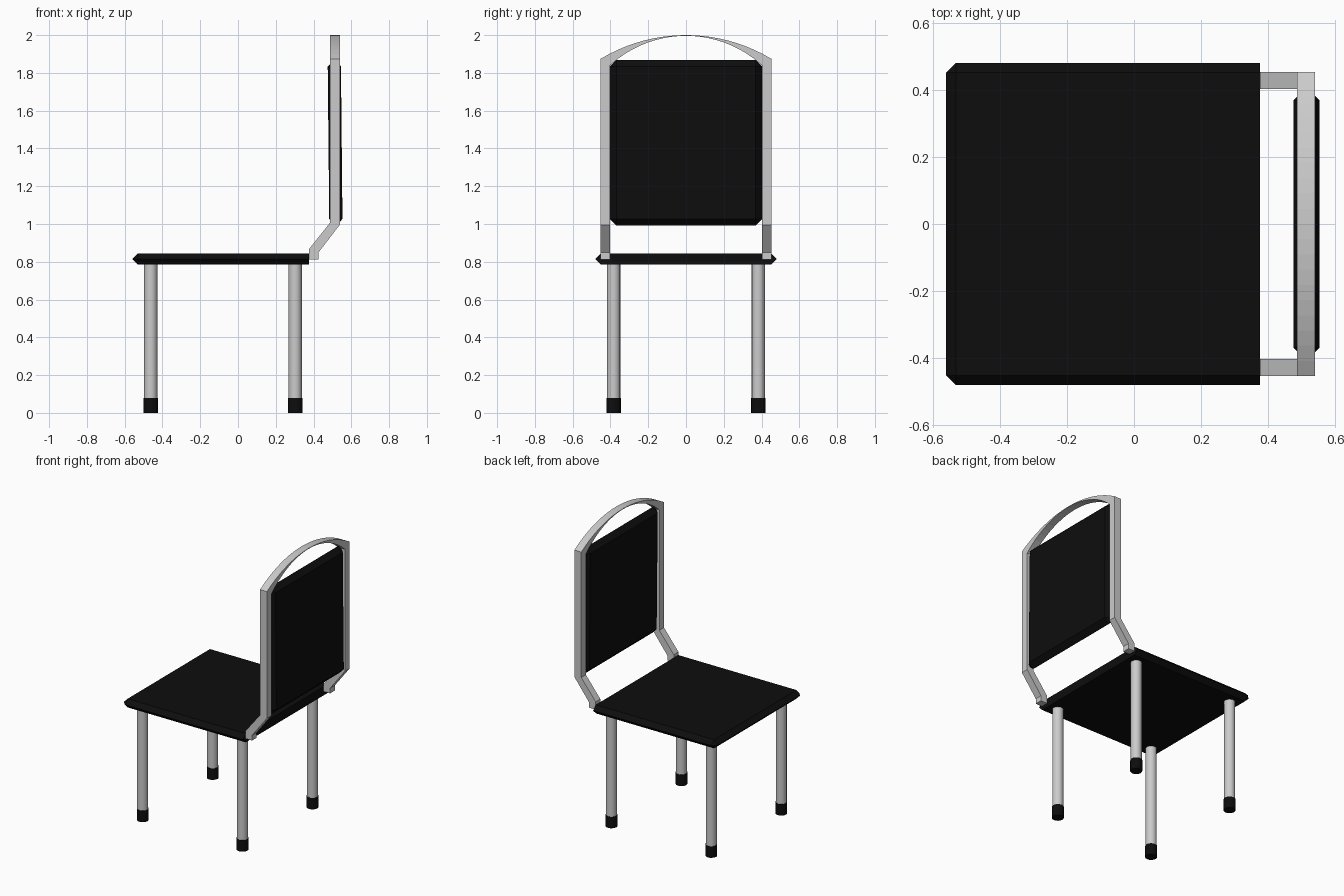
import bpy, bmesh, math
from mathutils import Matrix

if "Cube" in bpy.data.objects:
    bpy.data.objects.remove(bpy.data.objects["Cube"])

black = bpy.data.materials.new("black")
black.diffuse_color = (0.004, 0.004, 0.004, 1)
black.use_nodes = True
black.node_tree.nodes["Principled BSDF"].inputs["Base Color"].default_value = black.diffuse_color


def finish(name, bm, mat=None, smooth=False):
    bmesh.ops.recalc_face_normals(bm, faces=bm.faces)
    me = bpy.data.meshes.new(name)
    bm.to_mesh(me)
    bm.free()
    ob = bpy.data.objects.new(name, me)
    bpy.context.collection.objects.link(ob)
    if mat:
        me.materials.append(mat)
    if smooth:
        bpy.ops.object.select_all(action='DESELECT')
        ob.select_set(True)
        bpy.context.view_layer.objects.active = ob
        bpy.ops.object.shade_smooth_by_angle(angle=math.radians(35))
    return ob


def cushion(name, size, centre, chamfer, tilt=0, square_back=False):
    bm = bmesh.new()
    bmesh.ops.create_cube(bm, size=1, matrix=Matrix.Diagonal((*size, 1)))
    edges = [e for e in bm.edges
             if not (square_back and all(v.co.x > 0 for v in e.verts))]
    bmesh.ops.bevel(bm, geom=edges, offset=chamfer, segments=1, affect='EDGES')
    ob = finish(name, bm, black)
    ob.location = centre
    ob.rotation_euler.y = tilt


def cylinder(name, x, y, z0, z1, r, mat=None):
    bm = bmesh.new()
    bmesh.ops.create_cone(bm, cap_ends=True, segments=16, radius1=r, radius2=r, depth=z1 - z0)
    ob = finish(name, bm, mat, smooth=True)
    ob.location = (x, y, (z0 + z1) / 2)


# Seat and backrest padding
cushion("seat", (0.935, 0.96, 0.06), (-0.0925, 0, 0.815), 0.0295, square_back=True)
cushion("back_pad", (0.07, 0.806, 0.877), (0.514, 0, 1.43), 0.0345, tilt=-0.01)

# Legs with rubber feet
for end, x in (("front", -0.462), ("rear", 0.303)):
    for side, y in (("right", -0.383), ("left", 0.383)):
        cylinder(f"{end}_{side}_leg", x, y, 0.04, 0.8, 0.035)
        cylinder(f"{end}_{side}_foot", x, y, 0, 0.078, 0.038, black)

# Back frame: square section swept up one post, over the thin arch and down
Y_OUT, Y_IN = 0.453, 0.402


def ring(xf, zf, xb, zb):
    return [(xf, Y_OUT, zf), (xb, Y_OUT, zb), (xb, Y_IN, zb), (xf, Y_IN, zf)]


def arc(y, half, low, top):
    # height of a circular arc through (half, low) and (0, top)
    s = top - low
    r = (half * half + s * s) / (2 * s)
    return top - r + math.sqrt(r * r - y * y)


half = [ring(0.375, 0.812, 0.425, 0.812),
        ring(0.375, 0.866, 0.425, 0.848),
        ring(0.486, 1.005, 0.539, 0.996)]
STEPS = 10
for i in range(STEPS + 1):
    t = 1 - i / STEPS
    yo, yi = Y_OUT * t, Y_IN * t
    zo, zi = arc(yo, Y_OUT, 1.874, 2.0), arc(yi, Y_IN, 1.84, 1.996)
    half.append([(0.486, yo, zo), (0.539, yo, zo), (0.539, yi, zi), (0.486, yi, zi)])
rings = half + [[(x, -y, z) for x, y, z in r] for r in reversed(half[:-1])]

bm = bmesh.new()
loops = [[bm.verts.new(p) for p in r] for r in rings]
for a, b in zip(loops, loops[1:]):
    for k in range(4):
        n = (k + 1) % 4
        bm.faces.new((a[k], a[n], b[n], b[k]))
bm.faces.new(loops[0])
bm.faces.new(loops[-1])
finish("back_frame", bm)
